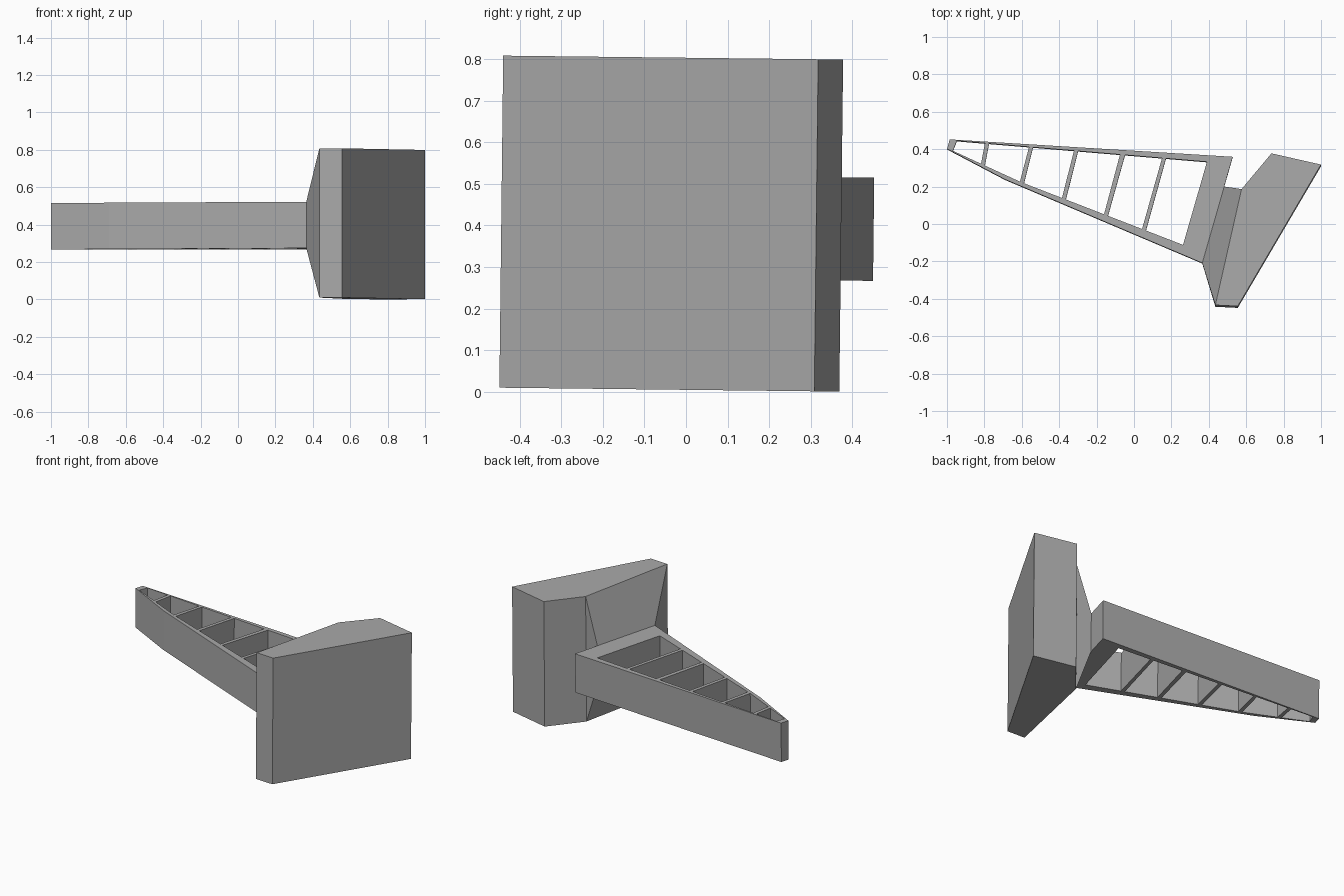
import bpy
import bmesh
from mathutils import Matrix, Vector

cube = bpy.data.objects.get("Cube")
if cube:
    bpy.data.objects.remove(cube, do_unlink=True)

# One plain grey for everything
grey = bpy.data.materials.new("plain_grey")
grey.use_nodes = True
colour = (0.4, 0.4, 0.4, 1)
grey.diffuse_color = colour
grey.node_tree.nodes["Principled BSDF"].inputs["Base Color"].default_value = colour

# The whole piece leans very slightly about the x axis
PIVOT = Matrix.Translation((0, 0, 0.4))
LEAN = PIVOT @ Matrix.Rotation(-0.0115, 4, "X") @ PIVOT.inverted()
HEAD_Z = (0.005, 0.803)
ARM_Z = (0.272, 0.52)


def add_loop_solid(bm, lower, upper):
    """Closed solid between two matching rings of points."""
    a = [bm.verts.new(p) for p in lower]
    b = [bm.verts.new(p) for p in upper]
    bm.faces.new(a)
    bm.faces.new(b)
    for i in range(len(a)):
        j = (i + 1) % len(a)
        bm.faces.new((a[i], a[j], b[j], b[i]))


def add_prism(bm, outline, z_range):
    low, high = ([(x, y, z) for x, y in outline] for z in z_range)
    add_loop_solid(bm, low, high)


def finish(bm, name):
    bmesh.ops.recalc_face_normals(bm, faces=bm.faces)
    bm.transform(LEAN)
    mesh = bpy.data.meshes.new(name)
    bm.to_mesh(mesh)
    bm.free()
    mesh.materials.append(grey)
    obj = bpy.data.objects.new(name, mesh)
    bpy.context.collection.objects.link(obj)
    return obj


def along(line, x):
    """Height in y of a polyline at x."""
    for (x0, y0), (x1, y1) in zip(line, line[1:]):
        if x <= x1 or (x1, y1) == line[-1]:
            return y0 + (y1 - y0) * (x - x0) / (x1 - x0)


# Tall slanted block
inner_front = Vector((0.435, -0.438))
inner_back = Vector((0.575, 0.182))
bm = bmesh.new()
add_prism(bm, [inner_front, (0.555, -0.444), (1.0, 0.313),
               (0.735, 0.373), inner_back], HEAD_Z)
finish(bm, "head_block")

# Tapered arm outline
root_front = Vector((0.365, -0.21))
root_back = Vector((0.528, 0.358))
bm = bmesh.new()
add_prism(bm, [(-1, 0.4), (-0.69, 0.237), root_front, root_back,
               (-0.985, 0.451)], ARM_Z)
arm = finish(bm, "ribbed_arm")

# Openings between the ribs, cut right through the arm
back_rail = [(-0.947, 0.443), (0.39, 0.331)]
front_rail = [(-0.968, 0.39), (-0.61, 0.225), (0.262, -0.113)]
back_x = [(-0.947, -0.797), (-0.775, -0.561), (-0.54, -0.321),
          (-0.299, -0.075), (-0.048, 0.15), (0.171, 0.39)]
front_x = [(-0.968, -0.818), (-0.797, -0.61), (-0.588, -0.385),
           (-0.364, -0.16), (-0.139, 0.043), (0.064, 0.262)]
bm = bmesh.new()
for (b0, b1), (f0, f1) in zip(back_x, front_x):
    opening = [(f0, along(front_rail, f0)), (f1, along(front_rail, f1)),
               (b1, along(back_rail, b1)), (b0, along(back_rail, b0))]
    add_prism(bm, opening, (0.1, 0.7))
cutter = finish(bm, "rib_opening_cutter")
cutter.hide_render = True

cut = arm.modifiers.new("rib_openings", "BOOLEAN")
cut.operation = "DIFFERENCE"
cut.solver = "EXACT"
cut.object = cutter
bpy.context.view_layer.objects.active = arm
arm.select_set(True)
bpy.ops.object.modifier_apply(modifier=cut.name)
bpy.data.objects.remove(cutter, do_unlink=True)

# Flared neck from the arm root to the inner side of the block
neck_back = root_front.lerp(root_back, 0.72)


def upright(front, back, z_range):
    low, high = z_range
    return [(*front, low), (*back, low), (*back, high), (*front, high)]


bm = bmesh.new()
add_loop_solid(bm, upright(root_front, neck_back, ARM_Z),
               upright(inner_front, inner_back, HEAD_Z))
finish(bm, "flared_neck")
